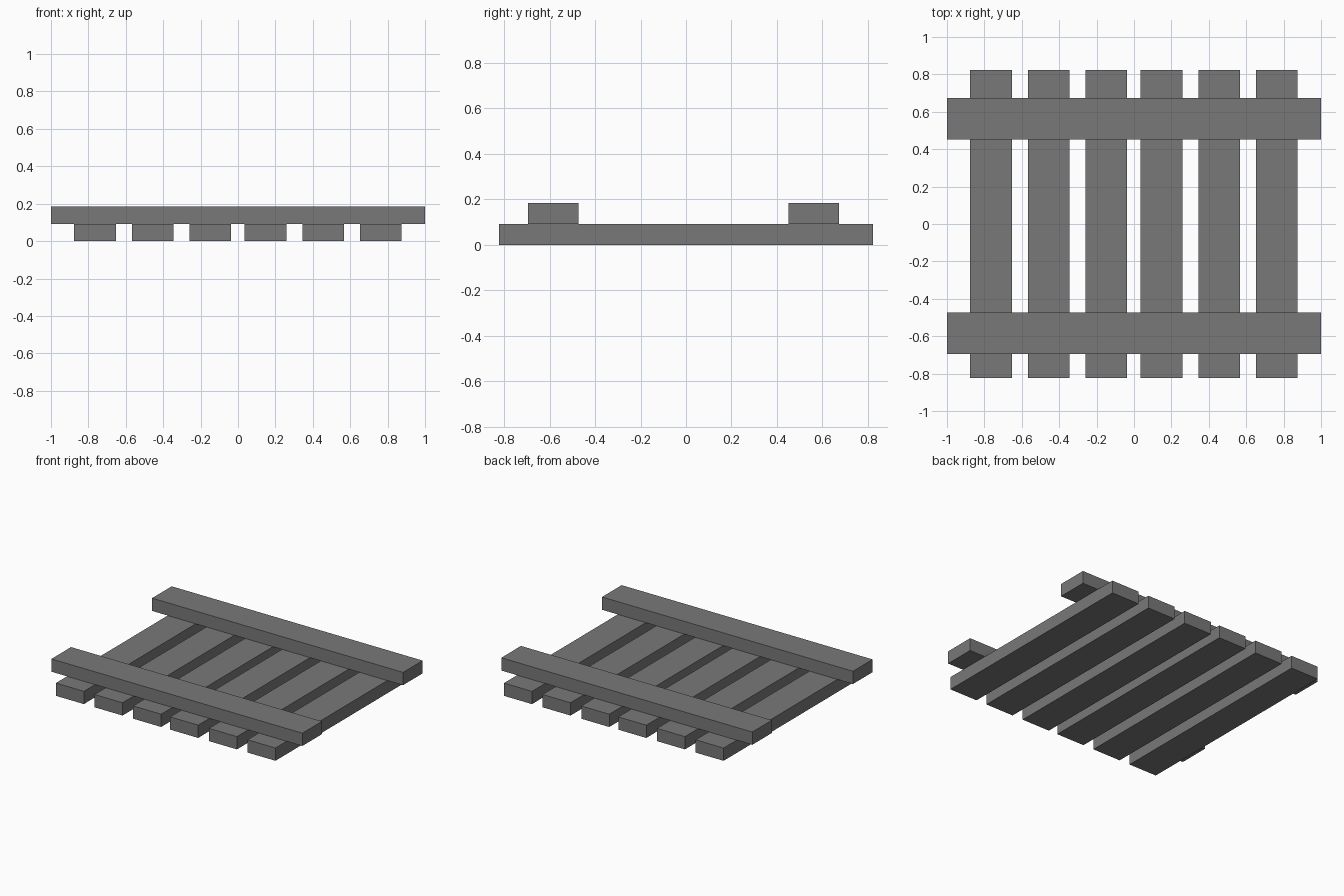
import bpy

cube = bpy.data.objects.get("Cube")
if cube:
    bpy.data.objects.remove(cube, do_unlink=True)

# Single grey material
grey = bpy.data.materials.new("grey_wood")
grey.use_nodes = True
colour = (0.19, 0.19, 0.19, 1)
grey.diffuse_color = colour
grey.node_tree.nodes["Principled BSDF"].inputs["Base Color"].default_value = colour

BOARD_WIDTH = 0.223
BOARD_THICK = 0.092


def add_board(name, centre, size):
    """Add a plain rectangular board with flat faces."""
    bpy.ops.mesh.primitive_cube_add(size=1, location=centre)
    board = bpy.context.object
    board.name = name
    board.scale = size
    bpy.ops.object.transform_apply(location=False, rotation=False, scale=True)
    board.data.materials.append(grey)
    return board


# Six slats lying on the ground, running front to back
for i, x in enumerate((-0.764, -0.456, -0.148, 0.147, 0.456, 0.763)):
    add_board(f"slat_{i + 1}", (x, 0, BOARD_THICK / 2),
              (BOARD_WIDTH, 1.645, BOARD_THICK))

# Two cross rails resting on the slats
for name, y in (("front_rail", -0.584), ("back_rail", 0.562)):
    add_board(name, (0, y, BOARD_THICK * 1.5),
              (2, BOARD_WIDTH, BOARD_THICK))
